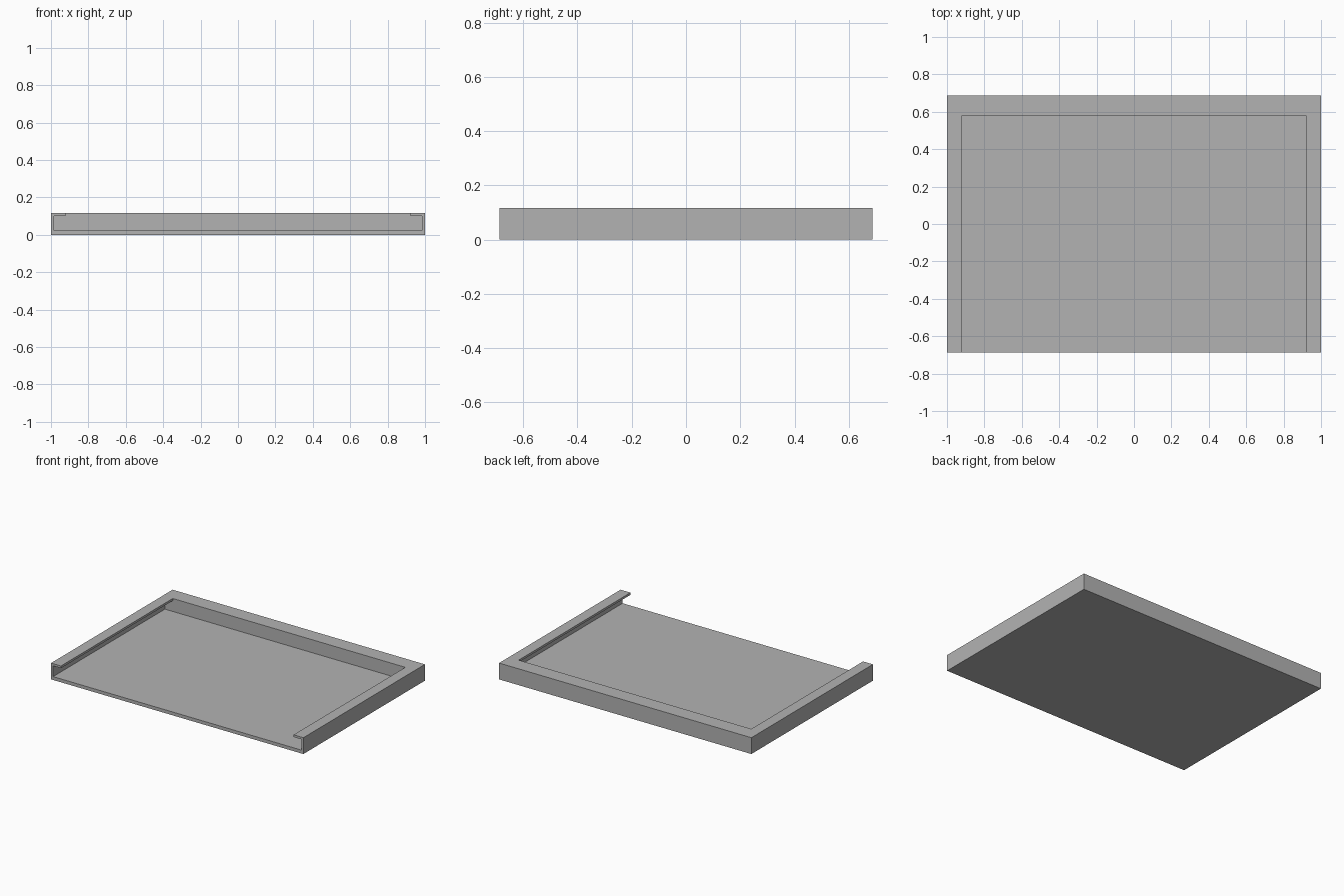
import bpy, bmesh

if "Cube" in bpy.data.objects:
    bpy.data.objects.remove(bpy.data.objects["Cube"], do_unlink=True)

# Overall sizes
HALF_W, HALF_D, HEIGHT = 1.0, 0.688, 0.117
FLOOR, LIP_UNDER = 0.024, 0.101
SLOT_X, OPEN_X, BACK_Y = 0.984, 0.922, 0.578

grey = bpy.data.materials.new("plain grey")
grey.use_nodes = True
colour = (0.45, 0.45, 0.45, 1)
grey.diffuse_color = colour
grey.node_tree.nodes["Principled BSDF"].inputs["Base Color"].default_value = colour


def prism(name, right_half, y0, y1):
    """Extrude a left-right symmetric x-z profile along y."""
    profile = right_half + [(-x, z) for x, z in reversed(right_half)]
    bm = bmesh.new()
    face = bm.faces.new([bm.verts.new((x, y0, z)) for x, z in profile])
    new = bmesh.ops.extrude_face_region(bm, geom=[face])["geom"]
    bmesh.ops.translate(bm, vec=(0, y1 - y0, 0),
                        verts=[v for v in new if isinstance(v, bmesh.types.BMVert)])
    bmesh.ops.recalc_face_normals(bm, faces=bm.faces)
    mesh = bpy.data.meshes.new(name)
    bm.to_mesh(mesh)
    bm.free()
    mesh.materials.append(grey)
    obj = bpy.data.objects.new(name, mesh)
    bpy.context.collection.objects.link(obj)
    return obj


# Solid block that becomes the tray
tray = prism("sliding_tray", [(HALF_W, 0), (HALF_W, HEIGHT)], -HALF_D, HALF_D)

# Stepped channel: wide slot under the side lips, narrower opening above, open at the front
channel = prism("channel_cutter",
                [(SLOT_X, FLOOR), (SLOT_X, LIP_UNDER), (OPEN_X, LIP_UNDER), (OPEN_X, HEIGHT + 0.1)],
                -HALF_D - 0.1, BACK_Y)
channel.hide_render = True

cut = tray.modifiers.new("channel", 'BOOLEAN')
cut.operation = 'DIFFERENCE'
cut.solver = 'EXACT'
cut.object = channel
bpy.context.view_layer.objects.active = tray
bpy.ops.object.modifier_apply(modifier=cut.name)
bpy.data.objects.remove(channel, do_unlink=True)
